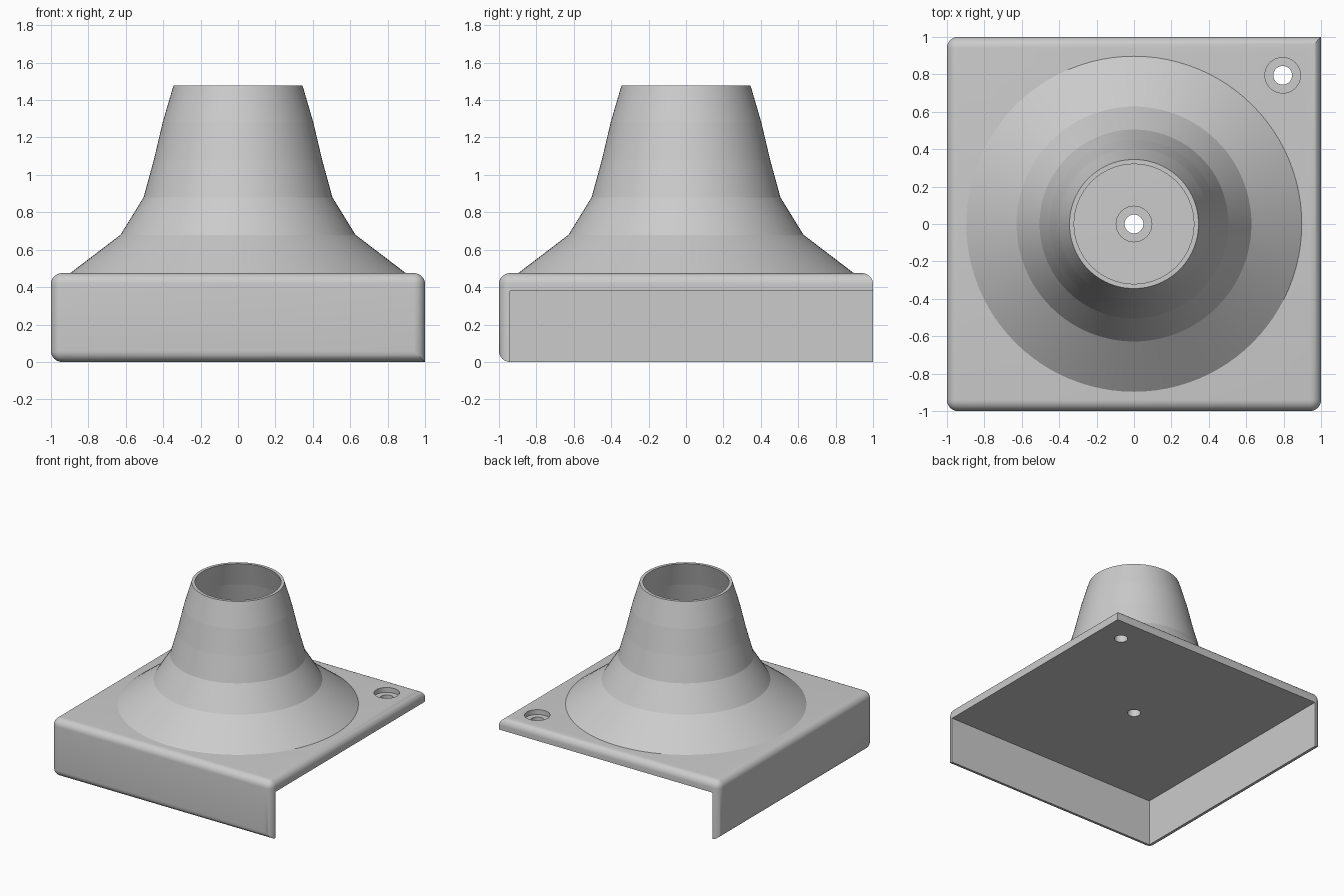
import bpy, bmesh, math
from mathutils import Matrix

if "Cube" in bpy.data.objects:
    bpy.data.objects.remove(bpy.data.objects["Cube"])

TOP, SLAB_UNDER, WALL, RADIUS = 0.475, 0.38, 0.06, 0.059

grey = bpy.data.materials.new("plain grey")
grey.diffuse_color = (0.6, 0.6, 0.6, 1)
grey.use_nodes = True
grey.node_tree.nodes["Principled BSDF"].inputs["Base Color"].default_value = grey.diffuse_color


def add_object(name, bm):
    bmesh.ops.recalc_face_normals(bm, faces=bm.faces)
    mesh = bpy.data.meshes.new(name)
    bm.to_mesh(mesh)
    bm.free()
    mesh.materials.append(grey)
    ob = bpy.data.objects.new(name, mesh)
    bpy.context.collection.objects.link(ob)
    return ob


def box(lo, hi):
    bm = bmesh.new()
    bmesh.ops.create_cube(bm, size=1)
    for v in bm.verts:
        v.co = [h if c > 0 else l for c, l, h in zip(v.co, lo, hi)]
    return bm


def cylinder(x, y, r, z0, z1):
    bm = bmesh.new()
    bmesh.ops.create_cone(bm, cap_ends=True, segments=48, radius1=r, radius2=r,
                          depth=z1 - z0, matrix=Matrix.Translation((x, y, (z0 + z1) / 2)))
    return bm


def smooth(ob, degrees):
    bpy.ops.object.select_all(action='DESELECT')
    ob.select_set(True)
    bpy.context.view_layer.objects.active = ob
    bpy.ops.object.shade_smooth_by_angle(angle=math.radians(degrees))


# Base block: every edge rounded except the three at the open back right corner
bm = box((-1, -1, 0), (1, 1, TOP))


def is_open_edge(e):
    a, b = (v.co for v in e.verts)
    right, back = a.x > 0 and b.x > 0, a.y > 0 and b.y > 0
    bottom = a.z < 0.01 and b.z < 0.01
    return right + back + bottom == 2


bmesh.ops.bevel(bm, geom=[e for e in bm.edges if not is_open_edge(e)],
                offset=RADIUS, segments=8, profile=0.5, affect='EDGES')
base = add_object("base", bm)

# Cutters: open underside, then a stepped screw hole in the corner and the centre
cutters = [add_object("underside_cutter",
                      box((-1 + WALL, -1 + WALL, -0.5), (1.5, 1.5, SLAB_UNDER)))]
for x, y in ((0.795, 0.795), (0, 0)):
    cutters.append(add_object("hole_cutter", cylinder(x, y, 0.05, 0.2, 0.6)))
    cutters.append(add_object("counterbore_cutter", cylinder(x, y, 0.095, TOP - 0.04, 0.65)))
bpy.context.view_layer.objects.active = base
for c in cutters:
    mod = base.modifiers.new("cut", 'BOOLEAN')
    mod.operation, mod.solver, mod.object = 'DIFFERENCE', 'EXACT', c
    bpy.ops.object.modifier_apply(modifier=mod.name)
for c in cutters:
    bpy.data.objects.remove(c)
smooth(base, 30)

# Flared hollow tube: stacked conical bands with a thin wall
outer = [(0.897, TOP), (0.628, 0.68), (0.505, 0.88), (0.45, 1.08), (0.403, 1.28), (0.345, 1.478)]
inner = [(r - 0.025, z) for r, z in reversed(outer)]
profile = outer + inner
N = 96
bm = bmesh.new()
rings = [[bm.verts.new((r * math.cos(2 * math.pi * i / N), r * math.sin(2 * math.pi * i / N), z))
          for i in range(N)] for r, z in profile]
for k, a in enumerate(rings):
    b = rings[(k + 1) % len(rings)]
    for i in range(N):
        j = (i + 1) % N
        bm.faces.new((a[i], a[j], b[j], b[i]))
tube = add_object("flared_tube", bm)
smooth(tube, 5)
# Keep the bands distinct
for e in tube.data.edges:
    za, zb = (tube.data.vertices[v].co.z for v in e.vertices)
    if abs(za - zb) < 1e-5:
        e.use_edge_sharp = True
